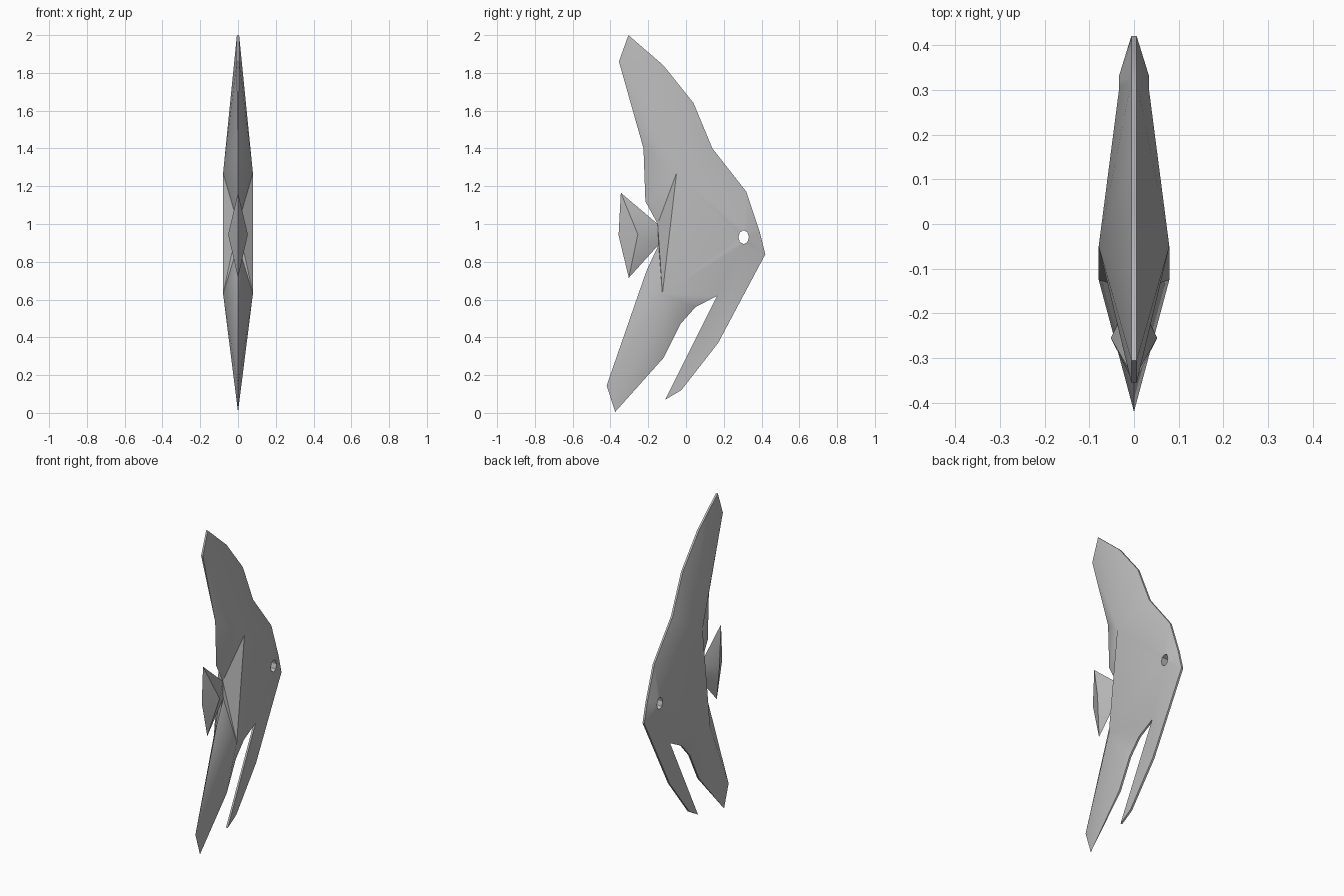
import bpy, bmesh, math

if "Cube" in bpy.data.objects:
    bpy.data.objects.remove(bpy.data.objects["Cube"])

grey = bpy.data.materials.new("plain grey")
colour = (0.5, 0.5, 0.5, 1)
grey.diffuse_color = colour
grey.use_nodes = True
grey.node_tree.nodes["Principled BSDF"].inputs["Base Color"].default_value = colour

RIM = 0.006
# Side profile: name -> (y, z, half thickness)
P = {
    # leading edge, top to bottom
    "lead_top": (-.355, 1.86, RIM), "lead_upper": (-.225, 1.4, 0),
    "lead_mid": (-.215, 1.12, 0), "neck_top": (-.15, 1.0, 0),
    "neck_low": (-.145, .89, 0), "lead_low": (-.21, .75, 0),
    "lead_bottom": (-.42, .145, 0), "wing_bottom": (-.375, .005, 0),
    # lower trailing edge and thin fin
    "under1": (-.12, .29, RIM), "under2": (-.03, .47, RIM),
    "under3": (.05, .56, RIM), "fork": (.165, .62, RIM),
    "fin_tip": (-.11, .07, RIM), "fin1": (-.025, .12, RIM), "fin2": (.17, .37, RIM),
    # back edge, bottom to top
    "nose": (.42, .84, RIM), "back1": (.39, .96, RIM), "back2": (.32, 1.17, RIM),
    "back3": (.14, 1.4, RIM), "back4": (.04, 1.64, RIM),
    "back5": (-.12, 1.84, RIM), "wing_top": (-.305, 2.0, RIM),
}
body_loop = list(P)
P["ridge_top"] = (-.05, 1.27, .079)
P["ridge_low"] = (-.125, .63, .079)
hole = [f"hole{i}" for i in range(8)]
for i, name in enumerate(hole):
    a = i * math.pi / 4
    P[name] = (.305 + .028 * math.cos(a), .93 + .037 * math.sin(a), .033)

# Tail profile
P.update({"tail_top": (-.345, 1.165, 0), "tail_front": (-.357, .94, 0),
          "tail_bottom": (-.303, .715, 0), "tail_peak": (-.255, .945, .052)})
tail_loop = ["tail_top", "tail_front", "tail_bottom", "neck_low", "neck_top"]


def build(name, fans, walls):
    """Mirror triangle fans to both sides and join them with edge walls."""
    bm = bmesh.new()
    used = {n for apex, ring in fans for n in [apex] + ring}
    sides = [{n: bm.verts.new((s * P[n][2], P[n][0], P[n][1]))
              for n in sorted(used)} for s in (1, -1)]
    for side in sides:
        for apex, ring in fans:
            for a, b in zip(ring, ring[1:]):
                bm.faces.new((side[apex], side[a], side[b]))
    for loop in walls:
        for a, b in zip(loop, loop[1:] + loop[:1]):
            bm.faces.new((sides[0][a], sides[0][b], sides[1][b], sides[1][a]))
    bmesh.ops.remove_doubles(bm, verts=bm.verts, dist=1e-5)
    bmesh.ops.dissolve_degenerate(bm, edges=bm.edges, dist=1e-5)
    bmesh.ops.recalc_face_normals(bm, faces=bm.faces)
    mesh = bpy.data.meshes.new(name)
    bm.to_mesh(mesh)
    bm.free()
    mesh.materials.append(grey)
    obj = bpy.data.objects.new(name, mesh)
    bpy.context.collection.objects.link(obj)
    bpy.ops.object.select_all(action="DESELECT")
    obj.select_set(True)
    bpy.context.view_layer.objects.active = obj
    bpy.ops.object.shade_smooth_by_angle(angle=math.radians(30))


# Body with swept wings, fin and round eye hole
build("body", [
    ("ridge_top", ["neck_top", "lead_mid", "lead_upper", "lead_top", "wing_top",
                   "back5", "back4", "back3", "back2", "hole2", "hole3", "hole4",
                   "ridge_low", "neck_top"]),
    ("ridge_low", ["hole4", "hole5", "hole6", "fork", "under3", "under2", "under1",
                   "wing_bottom", "lead_bottom", "lead_low", "neck_low", "neck_top"]),
    ("fork", ["hole6", "fin2", "fin1", "fin_tip"]),
    ("nose", ["fin2", "hole6", "hole7", "hole0", "back1"]),
    ("back1", ["hole0", "hole1", "back2"]),
    ("back2", ["hole1", "hole2"]),
], [body_loop, hole])

# Faceted tail
build("tail", [("tail_peak", tail_loop + tail_loop[:1])], [])
